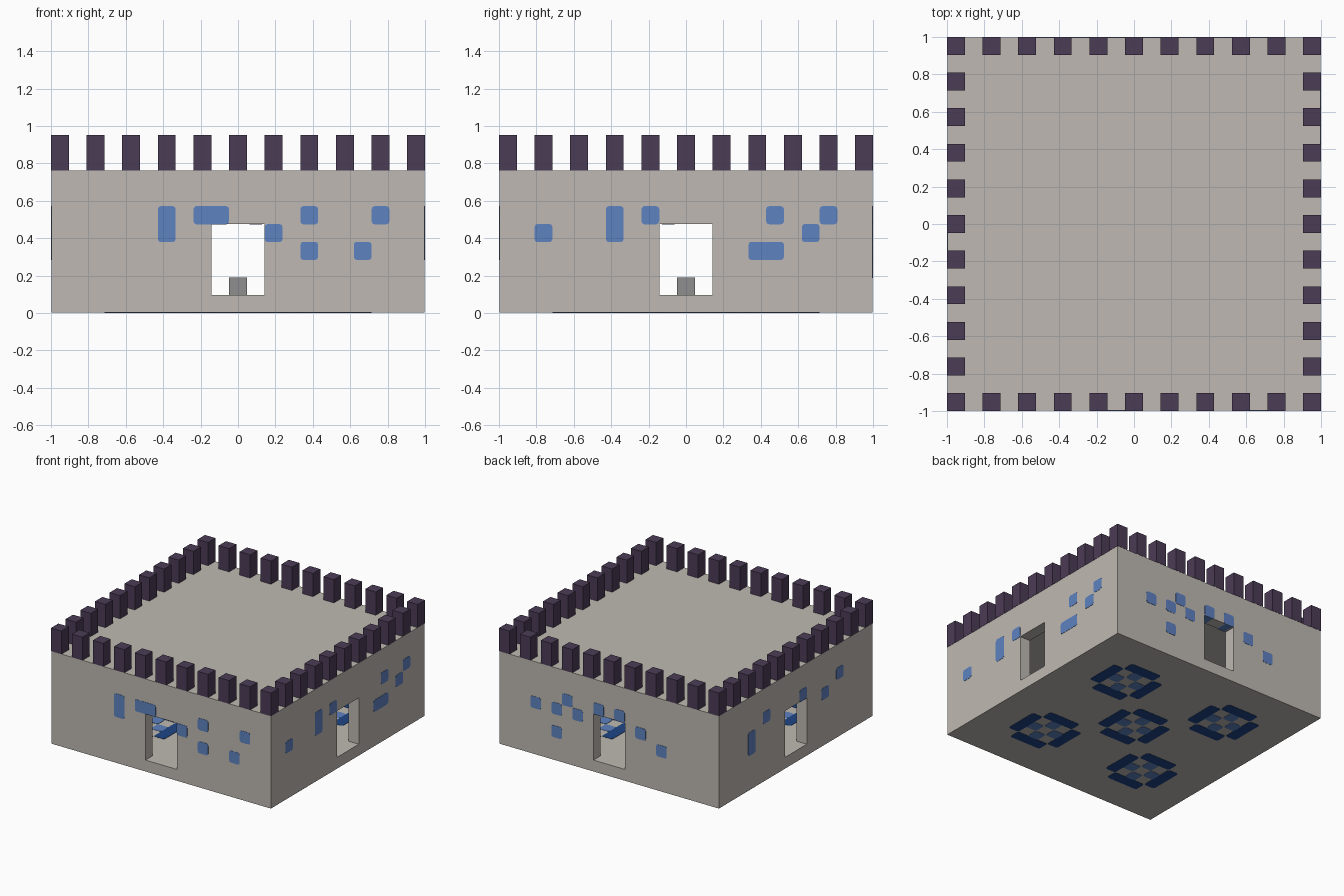
import bpy
import bmesh
from math import pi
from mathutils import Matrix, Vector

if "Cube" in bpy.data.objects:
    bpy.data.objects.remove(bpy.data.objects["Cube"], do_unlink=True)

N = 21              # blocks along each side
U = 2 / N           # block size
LIP = 0.002         # how far inlaid blocks stand proud


def material(name, rgb):
    linear = [((c / 255 + 0.055) / 1.055) ** 2.4 for c in rgb] + [1]
    mat = bpy.data.materials.new(name)
    mat.use_nodes = True
    mat.diffuse_color = linear
    bsdf = mat.node_tree.nodes["Principled BSDF"]
    bsdf.inputs["Base Color"].default_value = linear
    bsdf.inputs["Roughness"].default_value = 0.9
    return mat


STONE = material("pale stone", (191, 185, 178))
PLUM = material("dark plum", (75, 60, 86))
BLUE = material("glass blue", (94, 130, 192))
NAVY = material("deep blue", (30, 70, 134))
GREY = material("mid grey", (143, 143, 143))


def add_box(bm, lo, hi, round_axis=None):
    """Box between two corners; optionally round the edges along one axis."""
    lo, hi = Vector(lo), Vector(hi)
    part = bmesh.new()
    bmesh.ops.create_cube(part, size=1)
    for v in part.verts:
        v.co = (lo + hi) / 2 + v.co * (hi - lo)
    if round_axis is not None:
        edges = [e for e in part.edges
                 if abs((e.verts[0].co - e.verts[1].co).normalized()[round_axis]) > 0.9]
        bmesh.ops.bevel(part, geom=edges, offset=0.016, segments=2,
                        profile=0.5, affect='EDGES')
    mesh = bpy.data.meshes.new("part")
    part.to_mesh(mesh)
    part.free()
    bm.from_mesh(mesh)
    bpy.data.meshes.remove(mesh)


def finish(name, bm, mat):
    mesh = bpy.data.meshes.new(name)
    bm.to_mesh(mesh)
    bm.free()
    mesh.materials.append(mat)
    obj = bpy.data.objects.new(name, mesh)
    bpy.context.collection.objects.link(obj)
    return obj


def box(name, lo, hi, mat):
    bm = bmesh.new()
    add_box(bm, lo, hi)
    return finish(name, bm, mat)


# Hollow hall with a doorway through each wall
R = 1 - LIP
hall = box("hall", (-R, -R, LIP), (R, R, 8 * U), STONE)
inner = 1 - U
door = 1.5 * U
cutters = [box("room_cutter", (-inner, -inner, U), (inner, inner, 7 * U), STONE),
           box("door_cutter_y", (-door, -1.2, U), (door, 1.2, 5 * U), STONE),
           box("door_cutter_x", (-1.2, -door, U), (1.2, door, 5 * U), STONE)]
bpy.context.view_layer.objects.active = hall
for cutter in cutters:
    mod = hall.modifiers.new("cut", 'BOOLEAN')
    mod.operation = 'DIFFERENCE'
    mod.solver = 'EXACT'
    mod.object = cutter
    bpy.ops.object.modifier_apply(modifier=mod.name)
    bpy.data.objects.remove(cutter, do_unlink=True)

# Battlements on every second block of the rim
bm = bmesh.new()
for i in range(0, N, 2):
    for j in range(0, N, 2):
        if i in (0, N - 1) or j in (0, N - 1):
            x, y = i * U - 1, j * U - 1
            add_box(bm, (x, y, 8 * U), (x + U, y + U, 10 * U))
finish("battlements", bm, PLUM)

# Windows per wall: (column from the left, row, width, height) in blocks
windows = {
    "front": [(6, 4, 1, 2), (8, 5, 2, 1), (12, 4, 1, 1), (14, 5, 1, 1),
              (14, 3, 1, 1), (17, 3, 1, 1), (18, 5, 1, 1)],
    "right": [(2, 4, 1, 1), (6, 4, 1, 2), (8, 5, 1, 1), (14, 3, 2, 1),
              (15, 5, 1, 1), (17, 4, 1, 1), (18, 5, 1, 1)],
    "back": [(3, 4, 1, 1), (5, 4, 1, 1), (6, 5, 1, 1), (7, 4, 1, 1), (5, 2, 1, 1),
             (9, 5, 1, 1), (11, 5, 1, 1), (13, 4, 1, 1), (15, 3, 1, 1)],
    "left": [(4, 3, 1, 2), (6, 5, 1, 1), (11, 5, 1, 1), (14, 4, 1, 1), (16, 5, 1, 1)],
}
for turn, (side, panes) in enumerate(windows.items()):
    bm = bmesh.new()
    for col, row, w, h in panes:
        x, z = col * U - 1, row * U
        add_box(bm, (x, -1, z - LIP), (x + w * U, U - 1 + LIP, z + h * U), round_axis=1)
    bmesh.ops.rotate(bm, verts=bm.verts, matrix=Matrix.Rotation(turn * pi / 2, 3, 'Z'))
    finish(side + "_windows", bm, BLUE)

# Floor inlays: four bars around four small tiles, repeated five times
bars, tiles = bmesh.new(), bmesh.new()
top = U + LIP
for cx, cy in [(0, 0), (-5, -5), (-5, 5), (5, -5), (5, 5)]:
    for dx, dy in [(1, 0), (-1, 0), (0, 1), (0, -1)]:
        for bm, reach, half in ((bars, 2, 1.5), (tiles, 1, 0.5)):
            hx = half if dx == 0 else 0.5
            hy = half if dy == 0 else 0.5
            x, y = cx + dx * reach, cy + dy * reach
            add_box(bm, ((x - hx) * U, (y - hy) * U, 0),
                    ((x + hx) * U, (y + hy) * U, top), round_axis=2)
finish("floor_inlay_bars", bars, NAVY)
finish("floor_inlay_tiles", tiles, BLUE)

# Block in the middle of the room
box("centre_block", (-U / 2, -U / 2, U), (U / 2, U / 2, 2 * U), GREY)
